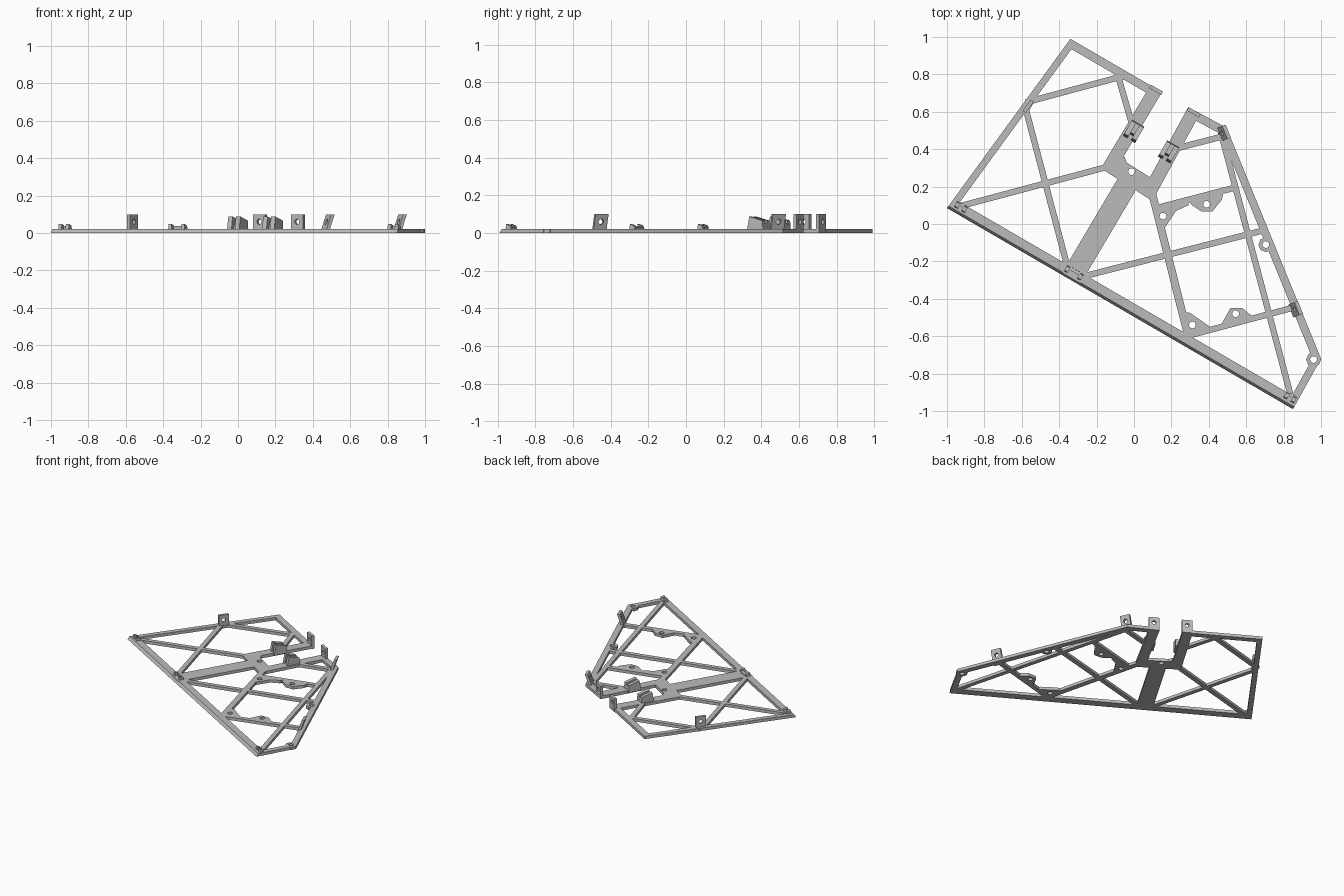
import bpy, bmesh
from math import radians
from mathutils import Vector, Matrix
from mathutils.geometry import intersect_line_line

cube = bpy.data.objects.get("Cube")
if cube:
    bpy.data.objects.remove(cube)

T = 0.022  # plate thickness
UP = Vector((0, 0, 1))

grey = bpy.data.materials.new("light_grey")
grey.use_nodes = True
grey.diffuse_color = (0.5, 0.5, 0.5, 1)
grey.node_tree.nodes["Principled BSDF"].inputs["Base Color"].default_value = (0.5, 0.5, 0.5, 1)


def make(name, bm):
    bmesh.ops.recalc_face_normals(bm, faces=bm.faces)
    mesh = bpy.data.meshes.new(name)
    bm.to_mesh(mesh)
    bm.free()
    mesh.materials.append(grey)
    obj = bpy.data.objects.new(name, mesh)
    bpy.context.collection.objects.link(obj)
    return obj


def extrude(bm, points, vector):
    """Closed prism from a flat polygon."""
    a = [bm.verts.new(p) for p in points]
    b = [bm.verts.new(Vector(p) + Vector(vector)) for p in points]
    bm.faces.new(a)
    bm.faces.new(b)
    for i in range(len(a)):
        j = (i + 1) % len(a)
        bm.faces.new((a[i], a[j], b[j], b[i]))


def plate(bm, points):
    extrude(bm, [(x, y, 0) for x, y in points], UP * T)


def bar(bm, start, end, width=0.033):
    a, b = Vector(start), Vector(end)
    n = (b - a).normalized().orthogonal() * width / 2
    plate(bm, [a + n, b + n, b - n, a - n])


def hole(bm, centre, axis=UP, radius=0.018, depth=0.1):
    turn = Vector(axis).to_track_quat("Z", "Y").to_matrix().to_4x4()
    bmesh.ops.create_cone(bm, cap_ends=True, segments=20, radius1=radius, radius2=radius,
                          depth=depth, matrix=Matrix.Translation(centre) @ turn)


def inset(points, widths):
    """Mitred inward offset of a counter-clockwise outline, one width per edge."""
    lines = []
    for i, p in enumerate(points):
        a, b = Vector((*p, 0)), Vector((*points[(i + 1) % len(points)], 0))
        n = UP.cross(b - a).normalized() * widths[i]
        lines.append((a + n, b + n))
    return [intersect_line_line(*lines[i - 1], *lines[i])[0] for i in range(len(points))]


def cut(obj, cutter, own=False):
    cutter.hide_render = True
    cutter.hide_viewport = True
    cutter.display_type = "WIRE"
    mod = obj.modifiers.new("holes", "BOOLEAN")
    mod.operation = "DIFFERENCE"
    mod.solver = "EXACT"
    mod.use_self = own
    mod.object = cutter


# Outer rim with notch, front edge chamfered
outline = [(-1, 0.085), (0.85, -0.99), (1, -0.72), (0.495, 0.515), (0.29, 0.625),
           (0.085, 0.25), (-0.065, 0.345), (0.15, 0.705), (-0.34, 0.99)]
widths = [0.062, 0.04, 0.042, 0.045, 0.072, 0.1, 0.072, 0.045, 0.037]
frame = bmesh.new()
n = len(outline)
inner = inset(outline, widths)
rings = [[Vector((*p, 0)) for p in outline],
         [p + UP * T for p in inset(outline, [0.014] + [0] * (n - 1))],
         [p + UP * T for p in inner], inner]
rings = [[frame.verts.new(p) for p in r] for r in rings]
for k in range(4):
    r, s = rings[k], rings[(k + 1) % 4]
    for i in range(n):
        j = (i + 1) % n
        frame.faces.new((r[i], r[j], s[j], s[i]))

# Central beam and inner braces
bar(frame, (-0.01, 0.26), (-0.335, -0.29), 0.115)
bar(frame, (0.088, 0.2), (0.29, -0.6), 0.042)
for start, end in [
    ((-0.58, 0.65), (-0.06, 0.79)), ((-0.58, 0.62), (-0.345, -0.27)),
    ((-0.95, 0.09), (-0.08, 0.322)), ((-0.085, 0.79), (0.005, 0.48)),
    ((0.19, 0.395), (0.47, 0.467)), ((0.467, 0.48), (0.84, -0.925)),
    ((0.1, 0.08), (0.53, 0.192)), ((-0.31, -0.29), (0.69, -0.035)),
    ((0.28, -0.6), (0.86, -0.445)),
]:
    bar(frame, start, end)

# Gussets and mounting pads
for pad in [
    [(0.11, 0.09), (0.145, -0.05), (0.225, 0.07), (0.29, 0.1), (0.3, 0.135)],
    [(0.29, 0.13), (0.31, 0.1), (0.36, 0.068), (0.42, 0.068), (0.47, 0.13), (0.48, 0.18)],
    [(0.255, -0.47), (0.3, -0.475), (0.4, -0.545), (0.41, -0.565), (0.28, -0.6)],
    [(0.46, -0.55), (0.515, -0.45), (0.58, -0.45), (0.64, -0.5), (0.63, -0.51)],
    [(-0.12, 0.84), (-0.09, 0.77), (-0.05, 0.77), (0.03, 0.765)],
    [(-0.15, 0.303), (-0.1, 0.335), (-0.05, 0.36), (-0.02, 0.27), (-0.08, 0.22), (-0.1, 0.3)],
    [(-0.6, 0.6), (-0.57, 0.59), (-0.53, 0.66), (-0.55, 0.68)],
]:
    plate(frame, pad)
for centre in [(0.705, -0.11), (0.96, -0.725)]:
    bmesh.ops.create_cone(frame, cap_ends=True, segments=8, radius1=0.04, radius2=0.04,
                          depth=T, matrix=Matrix.Translation((*centre, T / 2)))

# Screw holes
drill = bmesh.new()
for x, y in [(-0.013, 0.28), (0.155, 0.042), (0.388, 0.105), (0.312, -0.54),
             (0.543, -0.48), (0.705, -0.11), (0.96, -0.725)]:
    hole(drill, (x, y, 0))
cut(make("frame", frame), make("screw_hole_cutter", drill), True)

# Upright drilled tabs, some leaning outwards
tabs, drill = bmesh.new(), bmesh.new()
front_back = Vector((0.372, -0.928, 0))
for x, y, along, lean in [
    (-0.565, 0.63, Vector((0.58, 0.81, 0)), 0),
    (0.118, 0.717, Vector((0.866, -0.5, 0)), 0),
    (0.32, 0.597, Vector((0.866, -0.5, 0)), 0),
    (0.462, 0.48, front_back, 0.035),
    (0.848, -0.462, front_back, 0.035),
]:
    out = UP.cross(along)
    base = Vector((x, y, 0))
    tilt = out * lean + UP * 0.1
    half = along * 0.037
    extrude(tabs, [base - half - out * 0.01, base + half - out * 0.01,
                   base + half - out * 0.01 + tilt, base - half - out * 0.01 + tilt], out * 0.02)
    hole(drill, base + tilt * 0.6, out, 0.014)
cut(make("mounting_tabs", tabs), make("tab_hole_cutter", drill))


def wedge(bm, x, y, profile, across, width, shift):
    """Side profile of distance and height, extruded across its strip."""
    along = UP.cross(across)
    origin = Vector((x, y, 0)) + across * (shift - width / 2)
    extrude(bm, [origin + along * s + UP * z for s, z in profile], across * width)


# Wedge clips on both sides of the notch
across = Vector((0.866, -0.5, 0))
clips = bmesh.new()
tall = [(-0.05, 0.01), (-0.035, 0.088), (0.045, 0.066), (0.05, 0.01)]
low = [(-0.025, 0.01), (-0.012, 0.06), (0.045, 0.05), (0.05, 0.01)]
for x, y in [(-0.002, 0.495), (0.185, 0.385)]:
    wedge(clips, x, y, tall, across, 0.027, -0.024)
    wedge(clips, x, y, low, across, 0.026, 0)
    wedge(clips, x, y, tall, across, 0.027, 0.024)
make("notch_clips", clips)

# Small hinge lugs along the front edge
lugs = bmesh.new()
small = [(-0.018, 0.01), (-0.012, 0.048), (0.012, 0.04), (0.022, 0.01)]
for x, y, gap in [(-0.925, 0.09, 0.022), (-0.322, -0.262, 0.04), (0.835, -0.928, 0.022)]:
    for side in (-1, 1):
        wedge(lugs, x, y, small, across, 0.02, side * gap)
    wedge(lugs, x, y, [(0.004, 0.01), (0.004, 0.036), (0.02, 0.03), (0.022, 0.01)],
          across, gap * 2, 0)
make("hinge_lugs", lugs)
